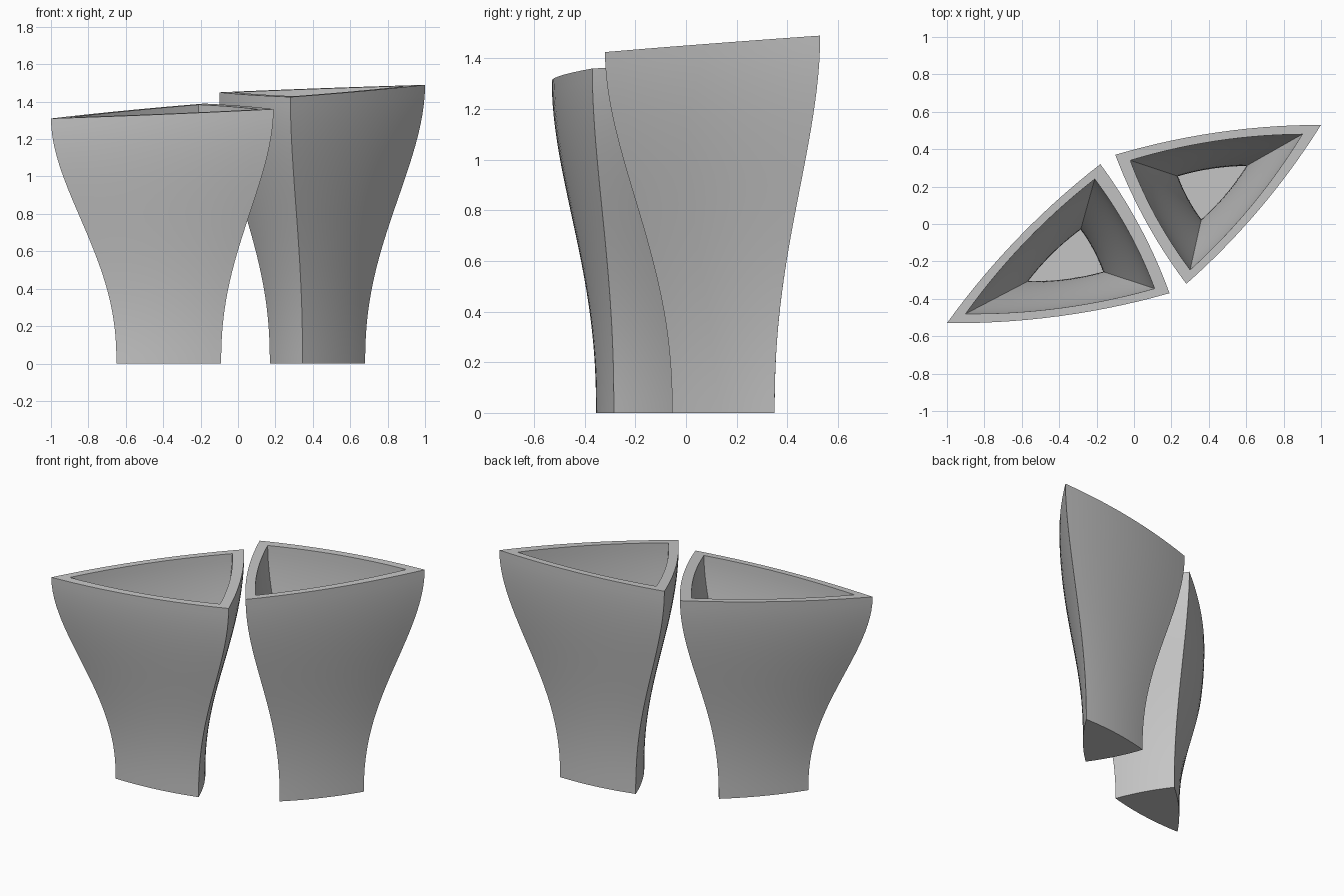
import bpy, bmesh, math
from mathutils import Vector

cube = bpy.data.objects.get("Cube")
if cube:
    bpy.data.objects.remove(cube)

SEGMENTS, LEVELS = 14, 28
BULGE = 0.036      # side bulge relative to side length
FLOOR = 0.06       # floor thickness

grey = bpy.data.materials.new("grey")
grey.use_nodes = True
colour = (0.56, 0.56, 0.56, 1)
grey.diffuse_color = colour
grey.node_tree.nodes["Principled BSDF"].inputs["Base Color"].default_value = colour


def flare(u):
    """S-curve from the narrow base to the wide rim."""
    v = u ** 1.2
    return v * v * (3 - 2 * v)


def outline(corners):
    """Triangle with gently bowed sides, anticlockwise."""
    points = []
    for i, a in enumerate(corners):
        side = corners[(i + 1) % 3] - a
        outward = Vector((side.y, -side.x))
        for k in range(SEGMENTS):
            t = k / SEGMENTS
            points.append(a + side * t + outward * BULGE * 4 * t * (1 - t))
    return points


def make_pot(name, rim, base, inner_rim, inner_base, heights):
    rim, base, inner_rim, inner_base = (
        [Vector(p) for p in tri] for tri in (rim, base, inner_rim, inner_base))

    # Slanted plane of the rim
    a, b, c = [Vector((p.x, p.y, h)) for p, h in zip(rim, heights)]
    n = (b - a).cross(c - a)

    def rim_height(p):
        return a.z - (n.x * (p.x - a.x) + n.y * (p.y - a.y)) / n.z

    bm = bmesh.new()

    def wall(low, high, z0):
        tops = [rim_height(p) for p in outline(high)]
        rings = []
        for i in range(LEVELS + 1):
            u = i / LEVELS
            tri = [l.lerp(h, flare(u)) for l, h in zip(low, high)]
            rings.append([bm.verts.new((p.x, p.y, z0 + (top - z0) * u))
                          for p, top in zip(outline(tri), tops)])
        return rings

    # Outer wall up, rim across, inner wall down
    rings = wall(base, rim, 0) + wall(inner_base, inner_rim, FLOOR)[::-1]
    for lower, upper in zip(rings, rings[1:]):
        for j in range(len(lower)):
            k = (j + 1) % len(lower)
            bm.faces.new((lower[j], lower[k], upper[k], upper[j]))

    # Underside and inside floor
    bm.faces.new(rings[0][::-1])
    bm.faces.new(rings[-1])
    bmesh.ops.recalc_face_normals(bm, faces=bm.faces)

    mesh = bpy.data.meshes.new(name)
    bm.to_mesh(mesh)
    bm.free()
    mesh.materials.append(grey)
    pot = bpy.data.objects.new(name, mesh)
    bpy.context.collection.objects.link(pot)
    bpy.ops.object.select_all(action="DESELECT")
    pot.select_set(True)
    bpy.context.view_layer.objects.active = pot
    bpy.ops.object.shade_smooth_by_angle(angle=math.radians(30))


# Shorter, wider pot
make_pot("right_pot",
         rim=[(-1.0, -0.53), (0.19, -0.37), (-0.18, 0.32)],
         base=[(-0.65, -0.355), (-0.09, -0.285), (-0.28, 0.055)],
         inner_rim=[(-0.9, -0.48), (0.11, -0.345), (-0.21, 0.24)],
         inner_base=[(-0.565, -0.305), (-0.165, -0.255), (-0.285, -0.03)],
         heights=(1.31, 1.36, 1.39))

# Taller, narrower pot, turned the other way
make_pot("left_pot",
         rim=[(1.0, 0.53), (-0.1, 0.37), (0.28, -0.32)],
         base=[(0.68, 0.35), (0.17, 0.285), (0.345, -0.055)],
         inner_rim=[(0.9, 0.48), (-0.02, 0.34), (0.3, -0.245)],
         inner_base=[(0.6, 0.31), (0.235, 0.255), (0.36, 0.025)],
         heights=(1.49, 1.45, 1.425))
